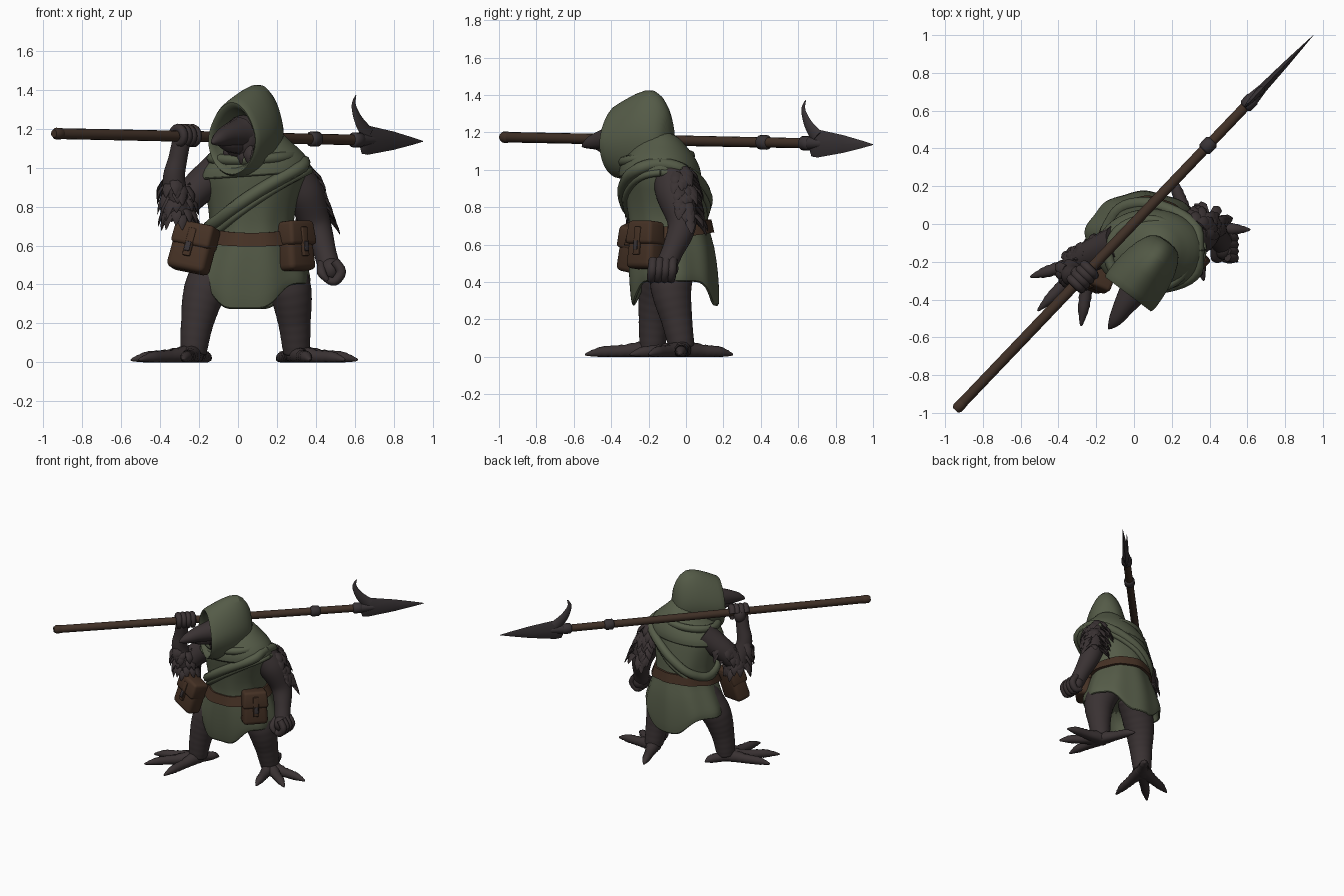
import bpy, bmesh, math, random
from math import sin, cos, pi
from mathutils import Vector as V, Matrix

random.seed(4)
if "Cube" in bpy.data.objects:
    bpy.data.objects.remove(bpy.data.objects["Cube"])


def material(name, *rgb):
    m = bpy.data.materials.new(name)
    m.use_nodes = True
    m.diffuse_color = (*rgb, 1)
    bsdf = m.node_tree.nodes["Principled BSDF"]
    bsdf.inputs["Base Color"].default_value = (*rgb, 1)
    bsdf.inputs["Roughness"].default_value = 0.8
    return m


cloth = material("moss cloth", .09, .105, .064)
skin = material("dark hide", .042, .032, .033)
leather = material("brown leather", .06, .031, .018)
wood = material("dark wood", .052, .03, .02)
metal = material("dull metal", .04, .033, .036)


def finish(bm, name, mat, subsurf=0, angle=50):
    bmesh.ops.recalc_face_normals(bm, faces=bm.faces)
    mesh = bpy.data.meshes.new(name)
    bm.to_mesh(mesh)
    bm.free()
    ob = bpy.data.objects.new(name, mesh)
    bpy.context.collection.objects.link(ob)
    mesh.materials.append(mat)
    if subsurf:
        mod = ob.modifiers.new("smooth", "SUBSURF")
        mod.levels = mod.render_levels = subsurf
    bpy.ops.object.select_all(action="DESELECT")
    ob.select_set(True)
    bpy.context.view_layer.objects.active = ob
    bpy.ops.object.shade_smooth_by_angle(angle=math.radians(angle))


def build(name, mat, *lofts, subsurf=0, caps=True):
    """Skin each list of rings and join them into one object."""
    bm = bmesh.new()
    for rings in lofts:
        loops = [[bm.verts.new(p) for p in ring] for ring in rings]
        for a, b in zip(loops, loops[1:]):
            for i in range(len(a)):
                j = (i + 1) % len(a)
                bm.faces.new((a[i], a[j], b[j], b[i]))
        if caps:
            bm.faces.new(loops[0])
            bm.faces.new(loops[-1])
    finish(bm, name, mat, subsurf)


def tube(pts, radii, sides=10, steps=4, ref=None, squash=1, ridge=0):
    """Rings along a smooth path; squash flattens the section along ref."""
    pts = [V(p) for p in pts]
    last = len(pts) - 1
    path = []
    for k in range(last * steps + 1):
        i = min(k // steps, last - 1)
        u = k / steps - i
        a, b, c, d = (pts[max(0, min(last, i + n))] for n in (-1, 0, 1, 2))
        p = b + (c - a) * (u / 2) + (a * 2 - b * 5 + c * 4 - d) * (u * u / 2) + (b * 3 - a - c * 3 + d) * (u ** 3 / 2)
        path.append((p, (radii[i] * (1 - u) + radii[i + 1] * u) * (1 + ridge * (k % 2))))
    span = pts[-1] - pts[0]
    ref = V(ref) if ref else V((0, 1, 0)) if abs(span.z) > span.xy.length else V((0, 0, 1))
    rings = []
    for k, (p, r) in enumerate(path):
        along = path[min(k + 1, len(path) - 1)][0] - path[max(k - 1, 0)][0]
        side = along.cross(ref).normalized()
        up = side.cross(along).normalized() * squash
        ring = [p + (side * cos(t) + up * sin(t)) * r for t in (2 * pi * i / sides for i in range(sides))]
        rings.append([V((q.x, q.y, max(q.z, 0))) for q in ring])
    return rings


def blob(name, mat, centre, size):
    bm = bmesh.new()
    bmesh.ops.create_uvsphere(bm, u_segments=20, v_segments=12, radius=1,
                              matrix=Matrix.Translation(centre) @ Matrix.Diagonal((*size, 1)))
    finish(bm, name, mat, 0, 60)


# Tunic: height, centre and radii of each level
LEVELS = [(1.12, .08, -.16, .1, .1), (1.06, .09, -.14, .2, .18), (1, .09, -.14, .28, .21),
          (.9, .08, -.12, .25, .21), (.78, .07, -.1, .22, .215), (.67, .07, -.09, .21, .21),
          (.6, .07, -.08, .25, .23), (.43, .055, -.07, .32, .24), (.27, .05, -.06, .31, .235)]


def torso(a, z, grow=0):
    for hi, lo in zip(LEVELS, LEVELS[1:]):
        if z >= lo[0]:
            break
    u = max(0, min(1, (hi[0] - z) / (hi[0] - lo[0])))
    x, y, rx, ry = (p * (1 - u) + q * u for p, q in zip(hi[1:], lo[1:]))
    fold = 1 + .025 * sin(9 * a) * max(0, min(1, (1 - z) * 2))
    return V((x + (rx * fold + grow) * cos(a), y + (ry * fold + grow) * sin(a), z))


ROUND = [2 * pi * i / 48 for i in range(48)]


def skirt(z, grow=0):
    """One tunic level; below the hips the sides lift into two flaps."""
    drop = max(0, (.6 - z) / .33)
    ring = []
    for a in ROUND:
        s = max(0, min(1, (abs(cos(a + .05)) - .3) / .5))
        ring.append(torso(a, z + .13 * drop * s * s * (3 - 2 * s), grow))
    return ring


heights = [lv[0] for lv in LEVELS[:-1]] + [.35, .27]
build("tunic", cloth, [skirt(z) for z in heights] + [skirt(z, -.02) for z in (.27, .35, .5)], subsurf=1)

# Shoulder cowl: neck to hem, then tucked under
cowl = [[V((x + rx * cos(a), -.14 + ry * sin(a), z + .02 * cos(a))) for a in ROUND[::2]]
        for z, x, rx, ry in ((1.2, .12, .08, .08), (1.13, .11, .14, .14), (1.07, .1, .23, .19),
                             (1.01, .09, .285, .22), (.96, .085, .295, .225), (.95, .085, .28, .21),
                             (.99, .09, .25, .19))]
build("cowl", cloth, cowl, subsurf=1)

# Cowl fold and the rolled sash across the chest
around = [2 * pi * i / 24 for i in range(25)]
build("cowl_fold", cloth, tube([torso(a, 1.06 + .02 * sin(a + .5), .01) for a in around], [.028] * 25, 8, 2, (0, 0, 1)))
build("sash", cloth, tube([torso(a, .86 + .17 * cos(a), .008) for a in around], [.034] * 25, 8, 2, (0, 0, 1)),
      tube([torso(a, .815 + .17 * cos(a), .002) for a in around], [.02] * 25, 8, 2, (0, 0, 1)))

# Belt with a raised edge all round
build("belt", leather, [[torso(a, .665 + .035 * sin(a) + dz, g) for a in ROUND]
                        for dz, g in ((.035, -.02), (.035, .016), (-.035, .026), (-.035, -.02))], caps=False)

# Hood: rings from the back of the head to the lip, then back inside
forward, across = V((-.6, -.8, 0)), V((.8, -.6, 0))
hood = []
for s, w, top, low in ((-.05, .05, 1.28, 1.06), (-.02, .1, 1.36, 1), (.05, .135, 1.445, .96),
                       (.16, .16, 1.415, .94), (.28, .165, 1.355, .95), (.31, .155, 1.34, .96),
                       (.295, .14, 1.305, .99), (.12, .12, 1.25, 1.05)):
    mid = V((.15, -.13, (top + low) / 2)) + forward * s
    hood.append([mid + across * w * sin(t) * (1 - .2 * max(0, cos(t))) + V((0, 0, (top - low) / 2 * cos(t)))
                 for t in ROUND[::2]])
build("hood", cloth, hood, subsurf=1)

# Head, hooked beak and throat feathers
blob("head", skin, (.03, -.29, 1.15), (.11, .11, .12))
build("beak", skin, tube([(.01, -.34, 1.175), (-.05, -.43, 1.165), (-.1, -.51, 1.145), (-.135, -.555, 1.125)],
                         [.085, .058, .036, .004], 12))
build("lower_beak", skin, tube([(.01, -.34, 1.12), (-.05, -.42, 1.115), (-.1, -.49, 1.12)], [.055, .035, .005]))


def feather(base, out, way, length, width):
    way = V(way).normalized() * length
    return tube([base, V(base) + way * .5 + V(out) * .012, V(base) + way], [width, width, .002], 6, 3, out, .35)


throat = []
for i in range(18):
    base = V((.01, -.33, 1.11)) + across * random.uniform(-.08, .08) + forward * random.uniform(-.03, .02)
    throat.append(feather(base, forward, (-.05, -.1, -1), random.uniform(.06, .1), .025))
build("throat_feathers", skin, *throat)

# Ringed legs and clawed feet
LEGS = {
    "left": ([(.19, -.06, .56), (.265, -.08, .38), (.29, -.05, .2), (.3, -.02, .04)],
             [(.615, -.03), (.55, -.2), (.37, -.3), (.2, .25)]),
    "right": ([(-.06, -.09, .56), (-.165, -.14, .38), (-.21, -.17, .2), (-.23, -.18, .04)],
              [(-.55, -.28), (-.51, -.46), (-.28, -.54), (-.14, -.04)])}
for side, (bones, tips) in LEGS.items():
    build(side + "_leg", skin, tube(bones, [.12, .112, .083, .065], 18, 8, ridge=.035), subsurf=1)
    ankle = V(bones[-1])
    toes = []
    for x, y in tips:
        tip = V((x, y, .012))
        knuckle, joint = ankle.lerp(tip, .4), ankle.lerp(tip, .75)
        knuckle.z, joint.z = .03, .026
        toes.append(tube([ankle, knuckle, joint, tip], [.055, .034, .028, .004], 12, 6, ridge=.1))
    build(side + "_toes", skin, *toes)

# Arms
build("left_arm", skin, tube([(.25, -.09, 1), (.34, -.06, .87), (.4, -.02, .71), (.445, -.07, .57), (.47, -.11, .48)],
                             [.1, .105, .08, .06, .058], 14), subsurf=1)
build("right_upper_arm", skin, tube([(-.08, -.1, 1), (-.23, -.17, .87), (-.31, -.23, .77)], [.1, .085, .07], 14))
build("right_forearm", skin, tube([(-.3, -.22, .75), (-.33, -.27, .93), (-.31, -.28, 1.04), (-.29, -.29, 1.14)],
                                  [.075, .06, .05, .048], 14), subsurf=1)


def plumage(name, start, end, out, radius, count, flare=.5):
    """Scatter drooping feathers along one side of a limb."""
    coat = []
    for i in range(count):
        turn = Matrix.Rotation(random.uniform(-1.4, 1.4), 3, "Z")
        away = (turn @ V(out)).normalized()
        base = V(start).lerp(V(end), i / count) + away * radius
        coat.append(feather(base, away, away * flare + V((0, 0, -1)), random.uniform(.08, .125), .026))
    build(name, skin, *coat)


plumage("left_arm_feathers", (.31, -.05, 1.02), (.4, 0, .74), (.5, .9, 0), .06, 48, .75)
plumage("right_arm_feathers", (-.2, -.16, .95), (-.31, -.23, .78), (-.4, .6, 0), .06, 26)
plumage("right_forearm_feathers", (-.33, -.26, .95), (-.3, -.22, .77), (-.3, -.4, 0), .045, 30)
plumage("right_elbow_feathers", (-.3, -.24, .92), (-.29, -.21, .76), (.6, .4, 0), .045, 24)

# Polearm
BUTT, TIP = V((-.94, -.98, 1.175)), V((.95, 1, 1.135))
flat_way = V((1, -1, 0)).normalized()


def shaft(f, lift=0):
    return BUTT.lerp(TIP, f) + V((0, 0, lift))


def spear_part(name, mat, fractions, radii, sides=14, squash=1):
    build(name, mat, tube([shaft(f) for f in fractions], radii, sides, 1, flat_way, squash))


spear_part("pole", wood, (0, .005, .5, .84), (.022, .028, .028, .027))
spear_part("butt_cap", wood, (-.003, .003, .014, .018), (.02, .03, .03, .027))
for f in (.705, .82):
    spear_part("collar", metal, (f - .013, f - .009, f + .009, f + .013), (.028, .039, .039, .028))
spear_part("socket", metal, (.81, .83, .87), (.03, .035, .02))
spear_part("blade", metal, (.828, .834, .85, .92, .97, 1), (.03, .07, .075, .047, .02, .002), 4, .33)
build("hook", metal, tube([shaft(.85, .03), shaft(.828, .09), shaft(.815, .15), shaft(.812, .19), shaft(.818, .23)],
                          [.045, .032, .02, .013, .002], 8, 4, flat_way, .45))

# Gripping hand: knuckled fingers wrapped around the pole
axis = (TIP - BUTT).normalized()
fingers = []
for i in range(4):
    middle = shaft(.335 + .0125 * i)
    arc = [middle + (flat_way * cos(t) + V((0, 0, 1)) * sin(t)) * .041 for t in (-2.2, -1, 0, 1, 2, 3)]
    fingers.append(tube(arc, [.016, .02, .022, .024, .024, .024], 8, 3, axis))
build("right_fingers", skin, *fingers)
blob("right_palm", skin, shaft(.352) - flat_way * .025 - V((0, 0, .02)), (.045, .045, .055))

# Hanging fist
blob("left_palm", skin, (.475, -.115, .475), (.055, .075, .065))
build("left_fingers", skin, *[tube([(.495, y, .52), (.53, y - .005, .465), (.495, y - .01, .415), (.45, y, .43)],
                                   [.024, .026, .023, .016], 8) for y in (-.175, -.14, -.105, -.07)])
build("left_thumb", skin, tube([(.43, -.12, .51), (.43, -.18, .46), (.46, -.19, .42)], [.022, .024, .012], 8))


def pouch(name, centre, size, yaw, lean, pitch, taper):
    """Soft box with an overlapping flap, a strap and a clasp."""
    place = (Matrix.Translation(centre) @ Matrix.Rotation(lean, 4, "Y")
             @ Matrix.Rotation(yaw, 4, "Z") @ Matrix.Rotation(pitch, 4, "X"))
    w, d, h = size

    def block(part, mat, at, dims, round_by, narrow=1):
        bm = bmesh.new()
        bmesh.ops.create_cube(bm, size=1)
        for v in bm.verts:
            v.co = V(c * s for c, s in zip(v.co, dims))
            if v.co.z > 0:
                v.co.xy *= narrow
        bmesh.ops.bevel(bm, geom=bm.edges[:], offset=round_by, segments=3, affect="EDGES", profile=.5)
        bm.transform(place @ Matrix.Translation(at))
        finish(bm, name + part, mat, 0, 40)

    block("_body", leather, (0, 0, 0), (w, d, h), d / 4, taper)
    block("_flap", leather, (0, -.008, h * .27), (w * 1.02, d * 1.08, h * .5), .02, taper)
    block("_strap", leather, (0, -d * .57, h * .08), (.04, .02, h * .6), .005)
    block("_clasp", metal, (0, -d * .64, -h * .02), (.03, .014, .05), .004)


pouch("right_pouch", (-.23, -.27, .585), (.215, .12, .245), -.4, .2, -.15, .98)
pouch("left_pouch", (.295, -.215, .595), (.19, .12, .25), .8, 0, -.1, .88)
